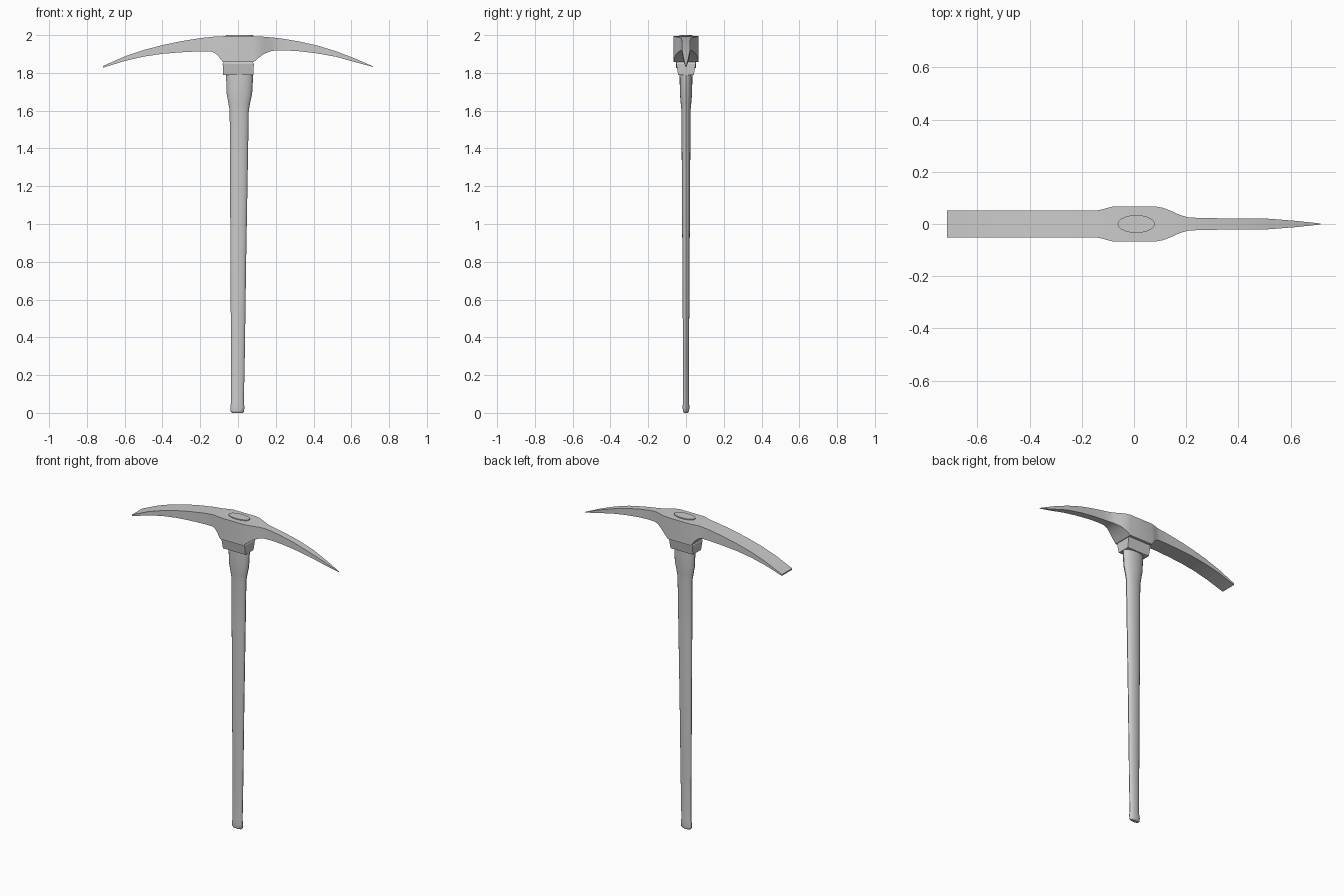
import bpy, bmesh, math


def loft(name, rings, angle=30):
    """Skin a list of equal-length vertex rings and cap both ends."""
    bm = bmesh.new()
    loops = [[bm.verts.new(p) for p in ring] for ring in rings]
    n = len(rings[0])
    for a, b in zip(loops, loops[1:]):
        for i in range(n):
            j = (i + 1) % n
            bm.faces.new((a[i], a[j], b[j], b[i]))
    bm.faces.new(loops[0])
    bm.faces.new(loops[-1])
    bmesh.ops.recalc_face_normals(bm, faces=bm.faces)
    mesh = bpy.data.meshes.new(name)
    bm.to_mesh(mesh)
    bm.free()
    ob = bpy.data.objects.new(name, mesh)
    bpy.context.collection.objects.link(ob)
    bpy.ops.object.select_all(action='DESELECT')
    ob.select_set(True)
    bpy.context.view_layer.objects.active = ob
    bpy.ops.object.shade_smooth_by_angle(angle=math.radians(angle))
    return ob


def ellipse(z, x0, x1, ry, n=20):
    cx, rx = (x0 + x1) / 2, (x1 - x0) / 2
    return [(cx + rx * math.cos(2 * math.pi * i / n),
             ry * math.sin(2 * math.pi * i / n), z) for i in range(n)]


def rect_x(x, top, bottom, w):
    return [(x, -w, bottom), (x, w, bottom), (x, w, top), (x, -w, top)]


def rect_z(z, x0, x1, w):
    return [(x0, -w, z), (x1, -w, z), (x1, w, z), (x0, w, z)]


# Wooden handle: z, left x, right x, half depth
loft("handle", [ellipse(*s) for s in [
    (0.0, -0.031, 0.026, 0.010),
    (0.008, -0.039, 0.032, 0.016),
    (0.03, -0.041, 0.034, 0.018),
    (0.06, -0.036, 0.031, 0.016),
    (0.30, -0.037, 0.036, 0.016),
    (0.80, -0.040, 0.043, 0.019),
    (1.25, -0.042, 0.051, 0.022),
    (1.60, -0.044, 0.057, 0.024),
    (1.64, -0.051, 0.064, 0.028),
    (1.69, -0.060, 0.075, 0.032),
    (1.78, -0.063, 0.080, 0.034),
    (2.00, -0.063, 0.080, 0.034),
]])

# Steel head, blade tip to pick tip: x, top z, bottom z, half width
loft("pick_head", [rect_x(*s) for s in [
    (-0.716, 1.836, 1.827, 0.052),
    (-0.60, 1.887, 1.863, 0.052),
    (-0.50, 1.921, 1.886, 0.052),
    (-0.40, 1.947, 1.901, 0.052),
    (-0.30, 1.968, 1.909, 0.052),
    (-0.20, 1.984, 1.914, 0.052),
    (-0.145, 1.990, 1.914, 0.052),
    (-0.125, 1.992, 1.907, 0.055),
    (-0.105, 1.993, 1.890, 0.061),
    (-0.080, 1.994, 1.857, 0.067),
    (0.083, 1.994, 1.857, 0.067),
    (0.110, 1.993, 1.880, 0.062),
    (0.140, 1.991, 1.902, 0.051),
    (0.175, 1.988, 1.915, 0.035),
    (0.205, 1.985, 1.919, 0.026),
    (0.25, 1.979, 1.919, 0.023),
    (0.32, 1.967, 1.915, 0.022),
    (0.42, 1.945, 1.903, 0.022),
    (0.52, 1.914, 1.885, 0.020),
    (0.62, 1.876, 1.857, 0.012),
    (0.714, 1.835, 1.832, 0.002),
]])

# Collar below the eye
loft("collar", [rect_z(*s) for s in [
    (1.788, -0.078, 0.081, 0.041),
    (1.848, -0.081, 0.084, 0.052),
    (1.860, -0.074, 0.077, 0.050),
]], 15)
